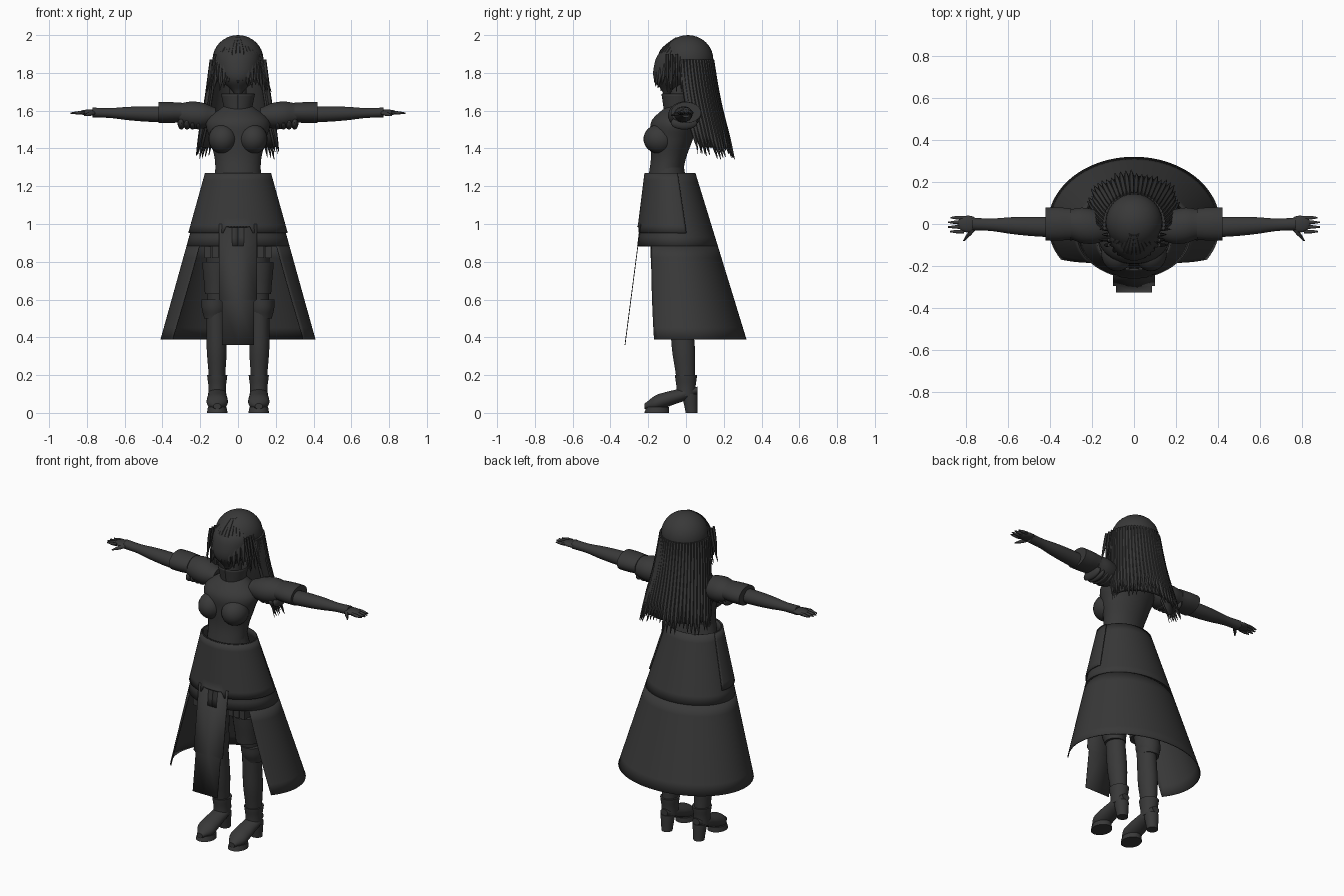
import bpy, bmesh, math, random
from mathutils import Vector

random.seed(4)
default_cube = bpy.data.objects.get("Cube")
if default_cube:
    bpy.data.objects.remove(default_cube)

shade = (.04, .04, .04, 1)
charcoal = bpy.data.materials.new("charcoal")
charcoal.use_nodes = True
charcoal.diffuse_color = shade
charcoal.node_tree.nodes["Principled BSDF"].inputs["Base Color"].default_value = shade


def finish(ob):
    """Give the part its colour and smooth shading with sharp edges kept."""
    ob.data.materials.clear()
    ob.data.materials.append(charcoal)
    bpy.ops.object.select_all(action='DESELECT')
    ob.select_set(True)
    bpy.context.view_layer.objects.active = ob
    bpy.ops.object.shade_smooth_by_angle(angle=math.radians(45))


def skin(name, rows, solid=False, thickness=0):
    """Join rows of points into a surface, either a capped body or a thick cloth."""
    bm = bmesh.new()
    grid = [[bm.verts.new(p) for p in row] for row in rows]
    count = len(grid[0])
    for upper, lower in zip(grid, grid[1:]):
        for i in range(count if solid else count - 1):
            j = (i + 1) % count
            bm.faces.new((upper[i], upper[j], lower[j], lower[i]))
    if solid:
        bm.faces.new(grid[0])
        bm.faces.new(grid[-1])
    bmesh.ops.recalc_face_normals(bm, faces=bm.faces)
    mesh = bpy.data.meshes.new(name)
    bm.to_mesh(mesh)
    bm.free()
    ob = bpy.data.objects.new(name, mesh)
    bpy.context.collection.objects.link(ob)
    if thickness:
        ob.modifiers.new("thickness", 'SOLIDIFY').thickness = thickness
    finish(ob)


def spline(values, t):
    """Smooth value through evenly spaced key values."""
    last = len(values) - 1
    i = min(int(t * last), last - 1)
    f = t * last - i
    a, b, c, d = (values[max(0, min(last, i + k))] for k in (-1, 0, 1, 2))
    return b + f / 2 * (c - a + f * (2 * a - 5 * b + 4 * c - d + f * (3 * (b - c) + d - a)))


def body(name, start, end, radii, aspect=1, side=1, sides=24):
    """Rounded body from start to end, its radii spaced evenly along the way."""
    start, end = Vector(start), Vector(end)
    span = end - start
    axis = max(range(3), key=lambda k: abs(span[k]))
    u, v = [k for k in range(3) if k != axis]
    steps = 5 * (len(radii) - 1)
    rows = []
    for k in range(steps + 1):
        radius = spline(radii, k / steps)
        row = []
        for i in range(sides):
            angle = math.tau * (i + .5) / sides
            p = start + span * k / steps
            p[u] += radius * math.cos(angle)
            p[v] += radius * aspect * math.sin(angle)
            p.x *= side
            row.append(p)
        rows.append(row)
    skin(name, rows, solid=True)


def ball(name, location, scale):
    bpy.ops.mesh.primitive_uv_sphere_add(segments=24, ring_count=16, location=location, scale=scale)
    ob = bpy.context.object
    ob.name = name
    finish(ob)


def around(top, bottom, t, degrees, grow=0, ease=1):
    """Point on a flared tube; each end is (height, half width, centre y, half depth)."""
    z = top[0] + (bottom[0] - top[0]) * t
    width, centre, depth = (a + (b - a) * t ** ease for a, b in zip(top[1:], bottom[1:]))
    angle = math.radians(degrees)
    return Vector(((width + grow) * math.sin(angle), centre - (depth + grow) * math.cos(angle), z))


def cloth(name, top, bottom, reach=(0, 1), arc=(0, 360), widen=0, notch=0, grow=0, ease=1, thickness=.005):
    """Wrapped sheet over part of a flared tube; angle zero is the front."""
    rows, steps, columns = [], 8, 60
    for k in range(steps + 1):
        f = k / steps
        t = reach[0] + (reach[1] - reach[0]) * f
        first, final = arc[0] + widen * f, arc[1] - widen * f
        row = []
        for i in range(columns + 1):
            degrees = first + (final - first) * i / columns
            p = around(top, bottom, t, degrees, grow, ease)
            if k == steps and abs(degrees) < 17:
                p.z += notch
            row.append(p)
        rows.append(row)
    skin(name, rows, thickness=thickness)


def locks(name, strands, radius):
    """Tapered strands of hair."""
    curve = bpy.data.curves.new(name, 'CURVE')
    curve.dimensions = '3D'
    curve.bevel_depth = radius
    curve.bevel_resolution = 1
    curve.resolution_u = 4
    curve.use_fill_caps = True
    for points in strands:
        strand = curve.splines.new('NURBS')
        strand.points.add(len(points) - 1)
        strand.use_endpoint_u = True
        strand.order_u = 3
        for point, place in zip(strand.points, points):
            point.co = (*place, 1)
        strand.points[0].radius = .6
        strand.points[-1].radius = .1
    ob = bpy.data.objects.new(name, curve)
    bpy.context.collection.objects.link(ob)
    bpy.ops.object.select_all(action='DESELECT')
    ob.select_set(True)
    bpy.context.view_layer.objects.active = ob
    bpy.ops.object.convert(target='MESH')
    finish(bpy.context.view_layer.objects.active)


# Trunk, neck and head
body("hips", (0, -.07, .85), (0, -.1, 1.3), (.12, .17, .15, .12), aspect=.75)
body("torso", (0, -.11, 1.25), (0, -.04, 1.65), (.12, .125, .15, .165, .05), aspect=.75)
body("neck", (0, -.04, 1.6), (0, -.04, 1.76), (.045, .045))
body("head", (0, -.1, 1.69), (0, 0, 1.98), (.02, .09, .115, .11, .04), aspect=1.05)
cloth("collar", (1.69, .085, -.05, .075), (1.59, .065, -.045, .065))

# Skirt with a front opening, apron and hanging front panel
waist, hem = (1.27, .165, -.08, .13), (.39, .41, 0, .32)
cloth("skirt_top", waist, hem, reach=(0, .44))
cloth("skirt_drape", waist, hem, reach=(.44, 1), arc=(49, 311), widen=9)
cloth("apron", waist, hem, reach=(0, .36), arc=(-105, 105), notch=.035, grow=.01, thickness=.008)
panel = []
for z, width in ((1, .1), (.6, .1), (.59, .085), (.36, .085)):
    panel.append([(width * k, -.325 + .13 * (z - .36), z) for k in (-1, 0, 1)])
skin("front_panel", panel, thickness=.004)

for s, tag in ((1, "left_"), (-1, "right_")):
    # Bust and puffed sleeve
    ball(tag + "bust", (.08 * s, -.14, 1.45), (.076, .085, .078))
    body(tag + "sleeve", (.12, -.02, 1.57), (.31, 0, 1.58), (.055, .08, .085, .07), .85, s)
    body(tag + "cuff", (.3, 0, 1.59), (.42, 0, 1.59), (.075, .08, .08), .7, s)
    for k in range(4):
        ball(tag + "ruffle", ((.21 + .03 * k) * s, -.01, 1.535), (.02, .07, .035))

    # Arm and hand
    body(tag + "arm", (.4, -.015, 1.58), (.77, 0, 1.59), (.048, .046, .04, .03, .03), .88, s)
    ball(tag + "palm", (.79 * s, 0, 1.59), (.05, .04, .016))
    for k in range(4):
        y, tip = .03 - .022 * k, .89 - .01 * abs(k - 1.6)
        body(tag + "finger", (.81, y, 1.59), (tip, y, 1.587), (.009, .009, .004), 1, s, 8)
    body(tag + "thumb", (.76, -.02, 1.59), (.81, -.08, 1.575), (.013, .013, .005), .8, s, 8)

    # Leg with bands and pouches
    body(tag + "calf", (.11, .005, .1), (.115, -.03, .55), (.04, .045, .053, .053, .052), 1.15, s)
    body(tag + "thigh", (.115, -.02, .5), (.09, -.08, .95), (.052, .058, .07, .08), 1.15, s)
    body(tag + "knee_band", (.125, -.02, .5), (.125, -.03, .6), (.055, .067, .068), 1.1, s)
    body(tag + "thigh_band", (.11, -.06, .63), (.11, -.07, .8), (.066, .08), 1.1, s)
    for k in range(3):
        x = .08 + .04 * k
        body(tag + "pouch", (x, -.16, .82), (x, -.16, .88), (.025, .025), 1.6, s, 4)

    # Heeled boot
    body(tag + "boot_shaft", (.11, 0, .09), (.11, 0, .2), (.046, .047, .054), 1.1, s)
    body(tag + "boot_foot", (.11, -.22, .035), (.11, .06, .12), (.02, .053, .055, .05, .046, .025), .75, s)
    body(tag + "boot_sole", (.11, -.155, 0), (.11, -.15, .03), (.055, .05), 1.2, s)
    body(tag + "boot_heel", (.11, .03, 0), (.11, .02, .1), (.032, .042), 1, s)

# Hair: cap, back curtain and the locks over it
ball("hair_cap", (0, .01, 1.87), (.135, .135, .13))
nape, ends = (1.87, .135, 0, .135), (1.41, .205, .08, .15)
cloth("hair_curtain", nape, ends, arc=(82, 278), widen=8, ease=1.5, thickness=.02)
strands = []
for k in range(30):
    degrees, length = 82 + 196 * k / 29, random.uniform(1, 1.16)
    strands.append([around(nape, ends, length * i / 5, degrees, .006, 1.5) for i in range(6)])
locks("back_locks", strands, .016)

# Fringe over the forehead
crown, brow = (1.98, .03, -.01, .04), (1.74, .135, -.02, .15)
strands = []
for k in range(13):
    length = random.uniform(.7, 1) + .25 * abs(k - 6) / 6
    strands.append([around(crown, brow, length * i / 4, 11 * (k - 6), 0, .35) for i in range(5)])
locks("fringe", strands, .017)

# Flicked side locks and loose locks behind the shoulders
strands = []
for s in (1, -1):
    for k in range(5):
        y = -.1 + .025 * k
        flick = random.uniform(.14, .185)
        strands.append([(s * .12, y, 1.9), (s * .135, y, 1.8), (s * flick, y, 1.7)])
    for k in range(3):
        strands.append([(s * .13, .03, 1.8), (s * .16, .05, 1.6), (s * .21, .06 + .02 * k, 1.37)])
locks("side_locks", strands, .012)
